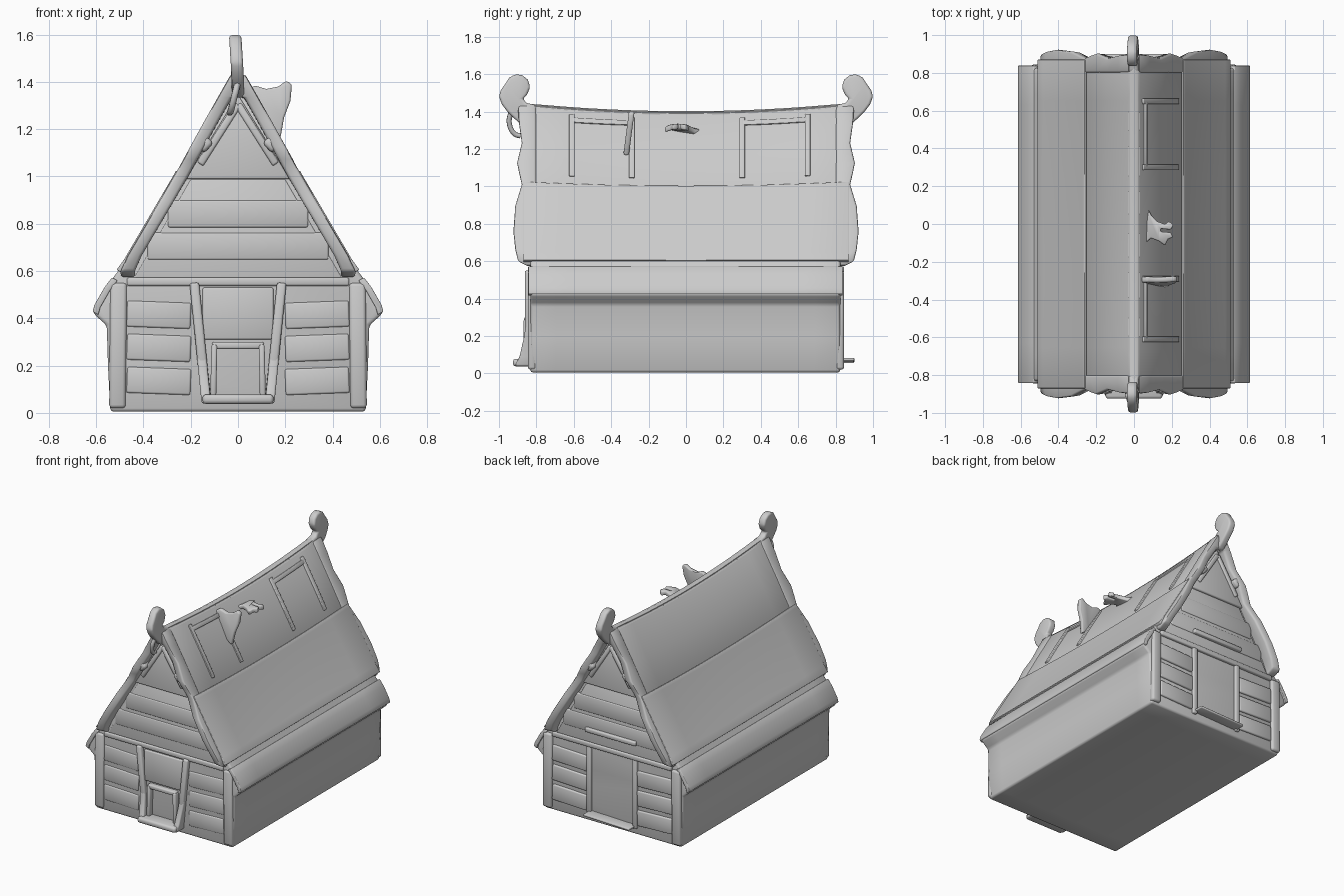
import bpy, math
from mathutils import Vector

if "Cube" in bpy.data.objects:
    bpy.data.objects.remove(bpy.data.objects["Cube"])


def sag(v):
    # ridge line dips in the middle of the roof
    k = min(max((v.z - 0.6) / 0.8, 0), 1)
    return Vector((v.x, v.y, v.z + 0.042 * k * min((v.y / 0.85) ** 2, 1)))


def loft(name, rings, bevel=0.0, seg=2):
    n = len(rings[0])
    verts = [p for r in rings for p in r]
    faces = [(i * n + j, i * n + (j + 1) % n, (i + 1) * n + (j + 1) % n, (i + 1) * n + j)
             for i in range(len(rings) - 1) for j in range(n)]
    faces += [tuple(range(n))[::-1], tuple(range((len(rings) - 1) * n, len(rings) * n))]
    me = bpy.data.meshes.new(name)
    me.from_pydata(verts, [], faces)
    ob = bpy.data.objects.new(name, me)
    bpy.context.collection.objects.link(ob)
    bpy.ops.object.select_all(action='DESELECT')
    ob.select_set(True)
    bpy.context.view_layer.objects.active = ob
    bpy.ops.object.mode_set(mode='EDIT')
    bpy.ops.mesh.select_all(action='SELECT')
    bpy.ops.mesh.normals_make_consistent(inside=False)
    bpy.ops.object.mode_set(mode='OBJECT')
    if bevel:
        m = ob.modifiers.new("bevel", 'BEVEL')
        m.width, m.segments, m.limit_method = bevel, seg, 'ANGLE'
        m.angle_limit = math.radians(35)
        bpy.ops.object.modifier_apply(modifier=m.name)
    bpy.ops.object.shade_smooth_by_angle(angle=math.radians(50))
    return ob


def prism(name, pts, y0, y1, n=1, bevel=0.0):
    ys = [y0 + (y1 - y0) * i / n for i in range(n + 1)]
    return loft(name, [[sag(Vector((x, y, z))) for x, z in pts] for y in ys], bevel)


def beam(name, p, q, w, y0, y1, bevel=0.008):
    d = (Vector(q) - Vector(p)).normalized() * (w / 2)
    o = Vector((-d.y, d.x))
    p, q = Vector(p), Vector(q)
    return prism(name, [p - o, q - o, q + o, p + o], y0, y1, 1, bevel)


def mirrored(pts):
    return pts + [(-x, z) for x, z in reversed(pts)]


# walls and roof body
ROOF = [(0.612, 0.42), (0.603, 0.455), (0.56, 0.53), (0.475, 0.64),
        (0.265, 0.98), (0.15, 1.18), (0.022, 1.395)]
walls = [(0.54, 0.005), (0.55, 0.2), (0.555, 0.37)]
prism("house_body", mirrored(walls + ROOF), -0.832, 0.825, 12, 0.014)


def roof_x(z):
    for (xa, za), (xb, zb) in zip(ROOF, ROOF[1:]):
        if za <= z <= zb:
            return xa + (xb - xa) * (z - za) / (zb - za)
    return ROOF[-1][0]


def roof_strip(name, side, z0, z1, y0, y1, t=0.008, n=8):
    zs = [z0] + [z for _, z in ROOF if z0 < z < z1] + [z1]
    out = [(side * (roof_x(z) + t), z + t * 0.6) for z in zs]
    inn = [(side * (roof_x(z) - 0.02), z - 0.01) for z in reversed(zs)]
    prism(name, out + inn, y0, y1, n, 0.004)


# roof courses, eaves and top panels
for s in (-1, 1):
    roof_strip("eave_course", s, 0.425, 0.57, -0.842, 0.838, 0.004)
    roof_strip("middle_course", s, 0.60, 1.0, -0.87, 0.87)
    roof_strip("upper_course", s, 1.0, 1.385, -0.87, 0.87, 0.001)
for y in (-0.61, -0.29, 0.30, 0.65):
    roof_strip("roof_panel_edge", 1, 1.04, 1.36, y - 0.015, y + 0.015, 0.009, 1)
for a, b in ((-0.61, -0.29), (0.30, 0.65)):
    roof_strip("roof_panel_top", 1, 1.32, 1.345, a, b, 0.009, 3)
prism("ridge_cap", [(-0.03, 1.36), (-0.02, 1.395), (0, 1.402), (0.02, 1.395), (0.03, 1.36)],
      -0.88, 0.88, 16)

# wavy barge boards on the four roof edges
WAVE = [(0.575, 0.85), (0.60, 0.90), (0.66, 0.915), (0.75, 0.925), (0.88, 0.915), (0.99, 0.88),
        (1.05, 0.895), (1.1, 0.905), (1.2, 0.88), (1.3, 0.895), (1.395, 0.90)]
for s in (-1, 1):
    for e in (-1, 1):
        rings = []
        for i, (z, d) in enumerate(WAVE):
            xo = min(roof_x(z), 0.49) + 0.006
            xi, zi = max(xo - 0.06, 0), z
            if i == len(WAVE) - 1:
                xi, zi = 0, 1.30
            rings.append([sag(Vector(v)) for v in (
                (s * xo, e * 0.80, z), (s * xo, e * d, z),
                (s * xi, e * (d - 0.01), zi), (s * xi, e * 0.80, zi))])
        loft("barge_board", rings, 0.012)

# gable timbers and boards on both ends
for e in (-1, 1):
    f = lambda d: sorted((e * 0.80, e * d))
    prism("upper_gable", [(-0.22, 0.97), (0.22, 0.97), (0.0, 1.31)], *f(0.848), 1, 0.008)
    prism("middle_gable", [(-0.44, 0.57), (0.44, 0.57), (0.2, 0.97), (-0.2, 0.97)],
          *f(0.836), 1, 0.006)
    beam("tie_beam", (-0.47, 0.555), (0.47, 0.555), 0.035, *f(0.845))
    for z in (0.7, 0.83):
        beam("gable_board", (0.66 * (z - 1.28), z), (0.66 * (1.28 - z), z), 0.11, *f(0.841))
    for s in (-1, 1):
        beam("corner_post", (s * 0.51, 0.02), (s * 0.505, 0.55), 0.07, *f(0.845), 0.014)
        for z in (0.13, 0.27, 0.41):
            beam("wall_board", (s * 0.2, z), (s * 0.47, z + 0.01), 0.11, *f(0.839))
        beam("inner_rafter", (s * 0.16, 1.03), (0, 1.27), 0.03, *f(0.86))
        beam("barge_knot", (s * 0.16, 1.09), (s * 0.12, 1.13), 0.045, *f(0.89), 0.014)

# front door with leaning frame and sill
for s in (-1, 1):
    beam("door_post", (s * 0.135, 0.06), (s * 0.185, 0.55), 0.04, -0.862, -0.8, 0.01)
    beam("door_jamb", (s * 0.105, 0.06), (s * 0.10, 0.29), 0.025, -0.868, -0.8, 0.008)
    # flared foot of the post
    loft("door_foot", [[Vector((s * (x + (z - 0.05) * 0.1), y, z)) for x, y in
                        ((0.115, -0.8), (0.115, -d), (0.155, -d), (0.155, -0.8))]
                       for z, d in ((0.04, 0.915), (0.09, 0.89), (0.2, 0.865), (0.35, 0.845))], 0.008)
beam("door_lintel", (-0.11, 0.285), (0.11, 0.285), 0.03, -0.865, -0.8)
beam("door_head_panel", (-0.15, 0.42), (0.15, 0.42), 0.22, -0.845, -0.8)
beam("door_sill", (-0.15, 0.058), (0.15, 0.058), 0.04, -0.925, -0.8, 0.014)

# back step and posts
beam("back_step", (-0.18, 0.065), (0.18, 0.075), 0.016, 0.8, 0.90, 0.005)
for s in (-1, 1):
    beam("back_post", (s * 0.18, 0.05), (s * 0.18, 0.55), 0.035, 0.8, 0.843)
beam("back_gable_ledge", (-0.2, 0.66), (0.2, 0.66), 0.03, 0.8, 0.86)

# curled finials on the ridge ends
CURL = [(0.78, 1.40), (0.81, 1.437), (0.85, 1.445), (0.873, 1.468), (0.85, 1.49), (0.833, 1.53),
        (0.845, 1.57), (0.875, 1.594), (0.91, 1.60), (0.945, 1.582), (0.965, 1.55), (0.99, 1.515),
        (1.0, 1.48), (0.985, 1.44), (0.955, 1.40), (0.92, 1.365), (0.88, 1.33), (0.82, 1.36)]
for e in (-1, 1):
    rings = [[Vector((x - 0.012 * max(z - 1.4, 0) / 0.2, e * d, z)) for d, z in CURL]
             for x in (-0.026, 0.026)]
    loft("ridge_finial", rings, 0.014, 3)

# hanging loop under the front finial
cu = bpy.data.curves.new("finial_loop", 'CURVE')
cu.dimensions, cu.bevel_depth, cu.bevel_resolution = '3D', 0.014, 2
cu.use_fill_caps = True
sp = cu.splines.new('BEZIER')
LOOP = [(0.0, -0.935, 1.40), (-0.015, -0.945, 1.34), (-0.03, -0.915, 1.28), (-0.035, -0.885, 1.27)]
sp.bezier_points.add(len(LOOP) - 1)
for b, p in zip(sp.bezier_points, LOOP):
    b.co = p
    b.handle_left_type = b.handle_right_type = 'AUTO'
bpy.context.collection.objects.link(bpy.data.objects.new("finial_loop", cu))

# thin fin standing on the right roof slope
FIN = [(0.03, 1.36), (0.07, 1.385), (0.12, 1.37), (0.17, 1.38), (0.205, 1.405), (0.228, 1.39),
       (0.222, 1.32), (0.195, 1.25), (0.18, 1.165), (0.13, 1.20)]
loft("roof_fin", [[Vector((x, y - (1.4 - z) * 0.13, z)) for x, z in FIN]
                  for y in (-0.305, -0.275)], 0.009)

# flat branching ornament on the right roof slope
STAR = [(0.04, -0.12), (0.09, -0.075), (0.13, -0.09), (0.165, -0.115), (0.18, -0.08),
        (0.207, -0.07), (0.195, -0.045), (0.14, -0.04), (0.14, -0.025), (0.195, -0.03),
        (0.21, -0.005), (0.185, 0.015), (0.165, -0.002), (0.12, 0.015), (0.09, 0.05), (0.05, 0.13)]
loft("roof_branch", [[Vector((x, y, z - 3 * min((y + 0.04) ** 2, 0.012))) for x, y in STAR]
                     for z in (1.305, 1.335)], 0.007)
